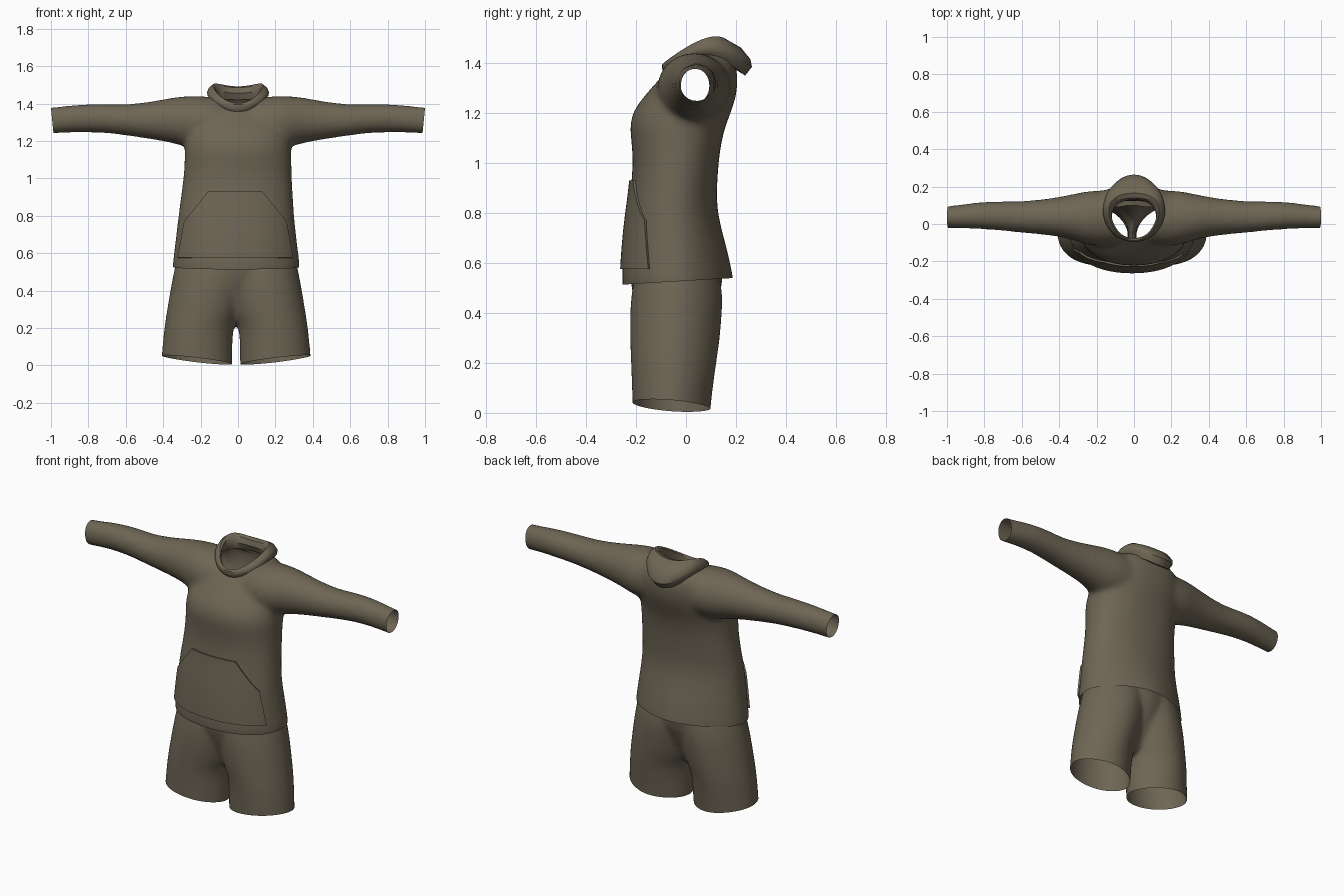
import bpy, bmesh, math
from mathutils import Vector

if "Cube" in bpy.data.objects:
    bpy.data.objects.remove(bpy.data.objects["Cube"])

SIDES = 32
cloth = bpy.data.materials.new("olive_brown_cloth")
cloth.diffuse_color = (0.155, 0.132, 0.09, 1)
cloth.use_nodes = True
cloth.node_tree.nodes["Principled BSDF"].inputs["Base Color"].default_value = cloth.diffuse_color


def loft(bm, rings):
    """Closed tube through rings (centre, axis_u, axis_v, front power, back power)."""
    def sq(t, p):
        return math.copysign(abs(t) ** p, t)
    loops = []
    for c, u, v, pf, pb in rings:
        loop = []
        for i in range(SIDES):
            a = 2 * math.pi * (i + .5) / SIDES
            p = pb if math.sin(a) > 0 else pf
            loop.append(bm.verts.new(Vector(c) + Vector(u) * sq(math.cos(a), p) + Vector(v) * sq(math.sin(a), p)))
        loops.append(loop)
    for p, q in zip(loops, loops[1:]):
        for i in range(SIDES):
            j = (i + 1) % SIDES
            bm.faces.new((p[i], p[j], q[j], q[i]))
    bm.faces.new(loops[0])
    bm.faces.new(loops[-1])


def upright(z, x0, x1, y0, y1, pf=1.0, pb=1.0):
    return ((x0 + x1) / 2, (y0 + y1) / 2, z), ((x1 - x0) / 2, 0, 0), (0, (y1 - y0) / 2, 0), pf, pb


def sideways(x, y0, y1, z0, z1):
    return (x, (y0 + y1) / 2, (z0 + z1) / 2), (0, (y1 - y0) / 2 + .003, 0), (0, 0, (z1 - z0) / 2 + .003), 1, 1


def finish(name, bm):
    me = bpy.data.meshes.new(name)
    bm.to_mesh(me)
    me.materials.clear()
    me.materials.append(cloth)
    ob = bpy.data.objects.new(name, me)
    bpy.context.collection.objects.link(ob)
    bpy.ops.object.select_all(action='DESELECT')
    ob.select_set(True)
    bpy.context.view_layer.objects.active = ob
    bpy.ops.object.shade_smooth_by_angle(angle=math.radians(40))
    return ob


def fuse(bm, voxel, smooth):
    """Blend overlapping tubes into one soft skin and return it as a bmesh."""
    bmesh.ops.recalc_face_normals(bm, faces=bm.faces)
    me = bpy.data.meshes.new("blend")
    bm.to_mesh(me)
    ob = bpy.data.objects.new("blend", me)
    bpy.context.collection.objects.link(ob)
    ob.modifiers.new("sub", 'SUBSURF').levels = 1
    r = ob.modifiers.new("fuse", 'REMESH')
    r.mode = 'VOXEL'
    r.voxel_size = voxel
    s = ob.modifiers.new("soften", 'SMOOTH')
    s.factor = .5
    s.iterations = smooth
    dg = bpy.context.evaluated_depsgraph_get()
    out = bpy.data.meshes.new_from_object(ob.evaluated_get(dg))
    res = bmesh.new()
    res.from_mesh(out)
    bpy.data.objects.remove(ob)
    bpy.data.meshes.remove(me)
    bpy.data.meshes.remove(out)
    return res


def cut(bm, point, normal):
    """Remove everything on the normal side of a plane."""
    bmesh.ops.bisect_plane(bm, geom=bm.verts[:] + bm.edges[:] + bm.faces[:], dist=1e-5,
                           plane_co=point, plane_no=Vector(normal).normalized(), clear_outer=True)


# Shirt body: (z, half width, front y, back y, centre x)
body = [(.44, .35, -.26, .207, -.01), (.52, .345, -.258, .194, -.01), (.65, .328, -.252, .17, -.01),
        (.8, .311, -.236, .122, -.01), (.92, .299, -.217, .125, -.005), (1.05, .287, -.212, .135, 0),
        (1.14, .287, -.229, .155, 0), (1.2, .285, -.217, .18, 0), (1.25, .28, -.183, .197, 0),
        (1.3, .27, -.14, .207, 0), (1.35, .25, -.095, .208, 0), (1.4, .215, -.045, .2, 0),
        (1.43, .17, 0, .17, 0), (1.448, .12, .03, .13, 0)]
# Sleeves: (x, front y, back y, bottom z, top z)
sleeve = [(0, -.1, .18, 1.19, 1.42), (.2, -.12, .18, 1.16, 1.44), (.28, -.1, .168, 1.17, 1.438),
          (.35, -.075, .152, 1.192, 1.43), (.45, -.057, .133, 1.21, 1.41),
          (.6, -.045, .118, 1.232, 1.39), (.7, -.034, .12, 1.245, 1.396), (.8, -.025, .117, 1.249, 1.396),
          (.9, -.022, .106, 1.249, 1.388), (1, -.02, .09, 1.24, 1.376), (1.08, -.02, .09, 1.237, 1.376)]
bm = bmesh.new()
loft(bm, [upright(z, c - w, c + w, f, b, .92, max(.88, min(1.18, 1.18 - .6 * (z - .5))))
          for z, w, f, b, c in body])
for s in (1, -1):
    loft(bm, [sideways(s * x, *r) for x, *r in sleeve])
shirt = fuse(bm, .014, 14)
# Open hem, cuffs and neck
cut(shirt, (0, -.26, .513), (0, .06, -1))
for s in (1, -1):
    cut(shirt, (s, 0, 1.375), (s, 0, -.1))


def in_neck(f):
    c = f.calc_center_median()
    return c.z > 1.3 and (c.x / .122) ** 2 + ((c.y - .035) / .112) ** 2 < 1


bmesh.ops.delete(shirt, geom=[f for f in shirt.faces if in_neck(f)], context='FACES')
finish("shirt", shirt)

# Front pocket: trimmed copy of the shirt front, lifted with a turned-in edge
pocket = shirt.copy()
cut(pocket, (0, .0, 0), (0, 1, 0))
cut(pocket, (0, 0, .93), (0, 0, 1))
cut(pocket, (0, 0, .575), (0, 0, -1))
for s in (1, -1):
    cut(pocket, (s * .301 - .014, 0, .58), (s * .2, 0, .035))
    cut(pocket, (s * .142 - .014, 0, .93), (s * .16, 0, .125))
pocket.normal_update()
normals = {v: v.normal.copy() for v in pocket.verts}
for v, n in normals.items():
    v.co += n * .01
rim = [e for e in pocket.edges if e.is_boundary]
positions = {tuple(v.co): n for v, n in normals.items() if v.is_boundary}
ext = bmesh.ops.extrude_edge_only(pocket, edges=rim)
for g in ext["geom"]:
    if isinstance(g, bmesh.types.BMVert):
        g.co -= positions.get(tuple(g.co), Vector((0, -1, 0))) * .012
finish("front_pocket", pocket)

# Shorts: (z, inner x, outer x, front y, back y)
leg = [(-.08, .021, .407, -.212, .09), (0, .02, .404, -.214, .098), (.1, .019, .396, -.217, .108),
       (.2, .016, .385, -.221, .123), (.25, -.01, .378, -.223, .13), (.3, -.03, .37, -.225, .137),
       (.42, -.06, .35, -.226, .148), (.52, -.08, .331, -.214, .146), (.65, -.08, .3, -.185, .112),
       (.75, -.08, .28, -.17, .08), (.85, -.08, .27, -.17, .08)]
# Seat between the legs: (z, half width, front y, back y)
seat = [(.22, .03, -.1, .02), (.26, .06, -.13, .045), (.31, .1, -.155, .07), (.42, .19, -.2, .118),
        (.52, .25, -.23, .158), (.65, .24, -.212, .13), (.75, .22, -.185, .085), (.85, .2, -.18, .08)]
bm = bmesh.new()
for s in (1, -1):
    loft(bm, [upright(z, s * (a + b) / 2 - (b - a) / 2 - .01, s * (a + b) / 2 + (b - a) / 2 - .01, f, k, 1, 1.12)
              for z, a, b, f, k in leg])
loft(bm, [upright(z, -w - .01, w - .01, f, b, 1, 1.1) for z, w, f, b in seat])
shorts = fuse(bm, .012, 14)
cut(shorts, (0, 0, .72), (0, 0, 1))
for s in (1, -1):
    cut(shorts, (s * .02 - .01, -.055, .006), (s * .12, -.08, -1))
finish("shorts", shorts)

# Lowered hood: rolled collar, each ring is (front y, z), (side x, y, z), (back y, z)
hood = [((-.075, 1.352), (.125, .04, 1.415), (.145, 1.42)),
        ((-.078, 1.375), (.118, .04, 1.455), (.13, 1.455)),
        ((-.083, 1.395), (.122, .06, 1.485), (.14, 1.485)),
        ((-.088, 1.402), (.135, .07, 1.497), (.165, 1.492)),
        ((-.095, 1.395), (.157, .075, 1.482), (.22, 1.462)),
        ((-.096, 1.38), (.166, .075, 1.46), (.258, 1.415)),
        ((-.09, 1.362), (.162, .07, 1.442), (.264, 1.385)),
        ((-.082, 1.352), (.15, .06, 1.43), (.237, 1.35)),
        ((-.075, 1.35), (.135, .05, 1.425), (.205, 1.37))]
N = 48
bm = bmesh.new()
loops = []
for (fy, fz), (sx, sy, sz), (by, bz) in hood:
    loop = []
    for i in range(N):
        a = 2 * math.pi * i / N
        c = math.cos(a)
        wf, ws, wb = c * (c + 1) / 2, 1 - c * c, c * (c - 1) / 2
        loop.append(bm.verts.new((sx * math.sin(a), fy * wf + sy * ws + by * wb,
                                  fz * wf + sz * ws + bz * wb)))
    loops.append(loop)
for p, q in zip(loops, loops[1:]):
    for i in range(N):
        j = (i + 1) % N
        bm.faces.new((p[i], p[j], q[j], q[i]))
bmesh.ops.recalc_face_normals(bm, faces=bm.faces)
finish("hood", bm)
